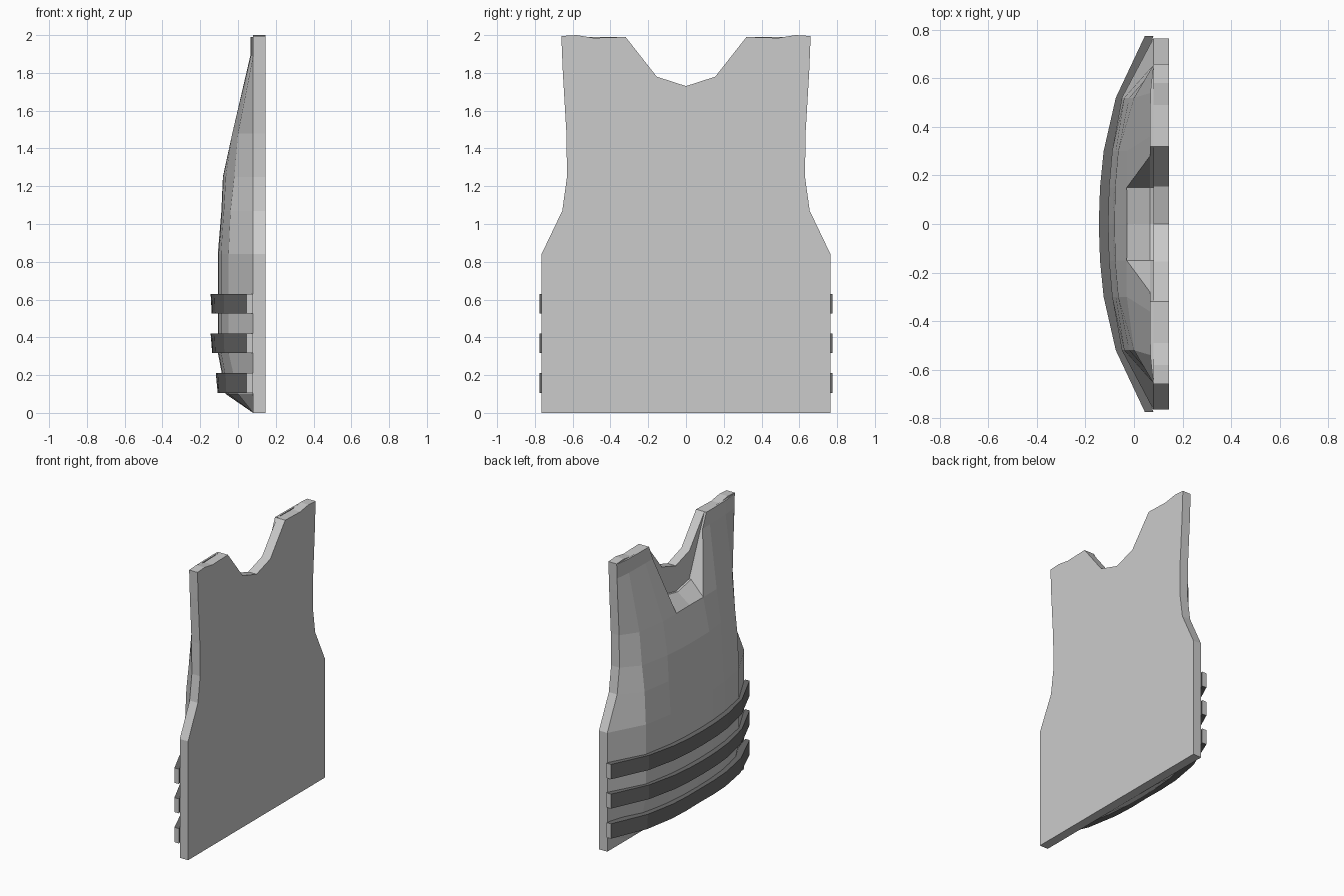
import bpy, bmesh

if "Cube" in bpy.data.objects:
    bpy.data.objects.remove(bpy.data.objects["Cube"])

BACK, FRONT = 0.145, 0.08      # x range of the flat plate


def finish(name, bm, mirror=False):
    me = bpy.data.meshes.new(name)
    bm.to_mesh(me)
    bm.free()
    ob = bpy.data.objects.new(name, me)
    bpy.context.collection.objects.link(ob)
    if mirror:
        mod = ob.modifiers.new("mirror", 'MIRROR')
        mod.use_axis = (False, True, False)
    return ob


# Flat plate: mirrored outline (y, z), extruded along x
half = [(0.155, 1.78), (0.32, 1.99), (0.49, 1.985), (0.58, 2.0), (0.66, 1.995),
        (0.652, 1.8), (0.633, 1.48), (0.63, 1.25), (0.655, 1.07),
        (0.765, 0.84), (0.765, 0)]
outline = [(0, 1.73)] + half + [(-y, z) for y, z in reversed(half)]
bm = bmesh.new()
face = bm.faces.new([bm.verts.new((FRONT, y, z)) for y, z in outline])
ext = bmesh.ops.extrude_face_region(bm, geom=[face])
bmesh.ops.translate(bm, vec=(BACK - FRONT, 0, 0),
                    verts=[v for v in ext['geom'] if isinstance(v, bmesh.types.BMVert)])
bmesh.ops.recalc_face_normals(bm, faces=bm.faces[:])
finish("flat_plate", bm)

# Bulging shell: rows of (z, edge y, depths at the inner columns), half then mirrored
cols = (0, 0.15, 0.3, 0.52)
rows = [(0, 0.765, (0.08, 0.08, 0.08, 0.08)),
        (0.10, 0.765, (-0.065, -0.062, -0.05, 0.0)),
        (0.32, 0.765, (-0.107, -0.103, -0.09, -0.05)),
        (0.84, 0.765, (-0.107, -0.103, -0.09, -0.05)),
        (1.07, 0.655, (-0.088, -0.085, -0.075, -0.04)),
        (1.25, 0.63, (-0.08, -0.078, -0.065, -0.02)),
        (1.48, 0.633, (-0.028, -0.03, -0.03, 0.0))]
bm = bmesh.new()
grid = []
for z, edge, xs in rows:
    row = [bm.verts.new((x, y, z)) for x, y in zip(xs, cols)]
    grid.append(row + [bm.verts.new((FRONT, edge, z))])


def bridge(a, b):
    for i in range(len(a) - 1):
        bm.faces.new((a[i], a[i + 1], b[i + 1], b[i]))


for a, b in zip(grid, grid[1:]):
    bridge(a, b)

# Shoulder strip and neck lip of the shell
low = grid[-1]
mid = [bm.verts.new((x, y, 1.89)) for x, y in
       ((0.065, 0.279), (0.065, 0.36), (0.068, 0.54), (FRONT, 0.655))]
top = [bm.verts.new((x, y, 1.99)) for x, y in
       ((0.065, 0.32), (0.065, 0.4), (0.068, 0.55), (FRONT, 0.66))]
bridge(low[1:], mid)
bridge(mid, top)
neck = [bm.verts.new((0.065, 0, 1.55)), bm.verts.new((0.065, 0.15, 1.58))]
bridge(low[:2], neck)
bm.faces.new((low[1], mid[0], neck[1]))
lip = neck + [mid[0]] + top[:3]
rear = [bm.verts.new((FRONT, v.co.y, v.co.z)) for v in lip]
bridge(lip, rear)
bm.faces.new((top[2], top[3], rear[-1]))
bmesh.ops.recalc_face_normals(bm, faces=bm.faces[:])
bm.normal_update()
if sum(f.normal.x * f.calc_area() for f in bm.faces) > 0:
    bmesh.ops.reverse_faces(bm, faces=bm.faces[:])
finish("bulging_shell", bm, mirror=True)

# Three dark straps wrapped round the belly, with plain grey ends
dark = bpy.data.materials.new("dark_strap")
dark.diffuse_color = (0.15, 0.15, 0.15, 1)
dark.use_nodes = True
dark.node_tree.nodes["Principled BSDF"].inputs["Base Color"].default_value = dark.diffuse_color
grey = bpy.data.materials.new("strap_end")
grey.diffuse_color = (0.8, 0.8, 0.8, 1)
grey.use_nodes = True
grey.node_tree.nodes["Principled BSDF"].inputs["Base Color"].default_value = grey.diffuse_color
path = [(-0.145, 0), (-0.14, 0.15), (-0.125, 0.3), (-0.075, 0.52), (0.045, 0.775)]
full = [(x, -y) for x, y in reversed(path[1:])] + path
for name, z0, z1, in0, in1 in (("lower_strap", 0.105, 0.21, 0.04, 0.028),
                               ("middle_strap", 0.318, 0.42, 0.008, 0),
                               ("upper_strap", 0.525, 0.63, 0.006, 0)):
    bm = bmesh.new()
    loops = []
    for x, y in full:
        taper = 1 - abs(y) / 0.775
        back = x + 0.08 if abs(y) < 0.7 else FRONT
        loops.append([bm.verts.new(c) for c in (
            (x + in0 * taper, y, z0), (x + in1 * taper, y, z1),
            (back, y, z1), (back, y, z0))])
    for a, b in zip(loops, loops[1:]):
        for i in range(4):
            j = (i + 1) % 4
            bm.faces.new((a[i], a[j], b[j], b[i]))
    for end in (loops[0], loops[-1]):
        bm.faces.new(end).material_index = 1
    bmesh.ops.recalc_face_normals(bm, faces=bm.faces[:])
    ob = finish(name, bm)
    ob.data.materials.append(dark)
    ob.data.materials.append(grey)
